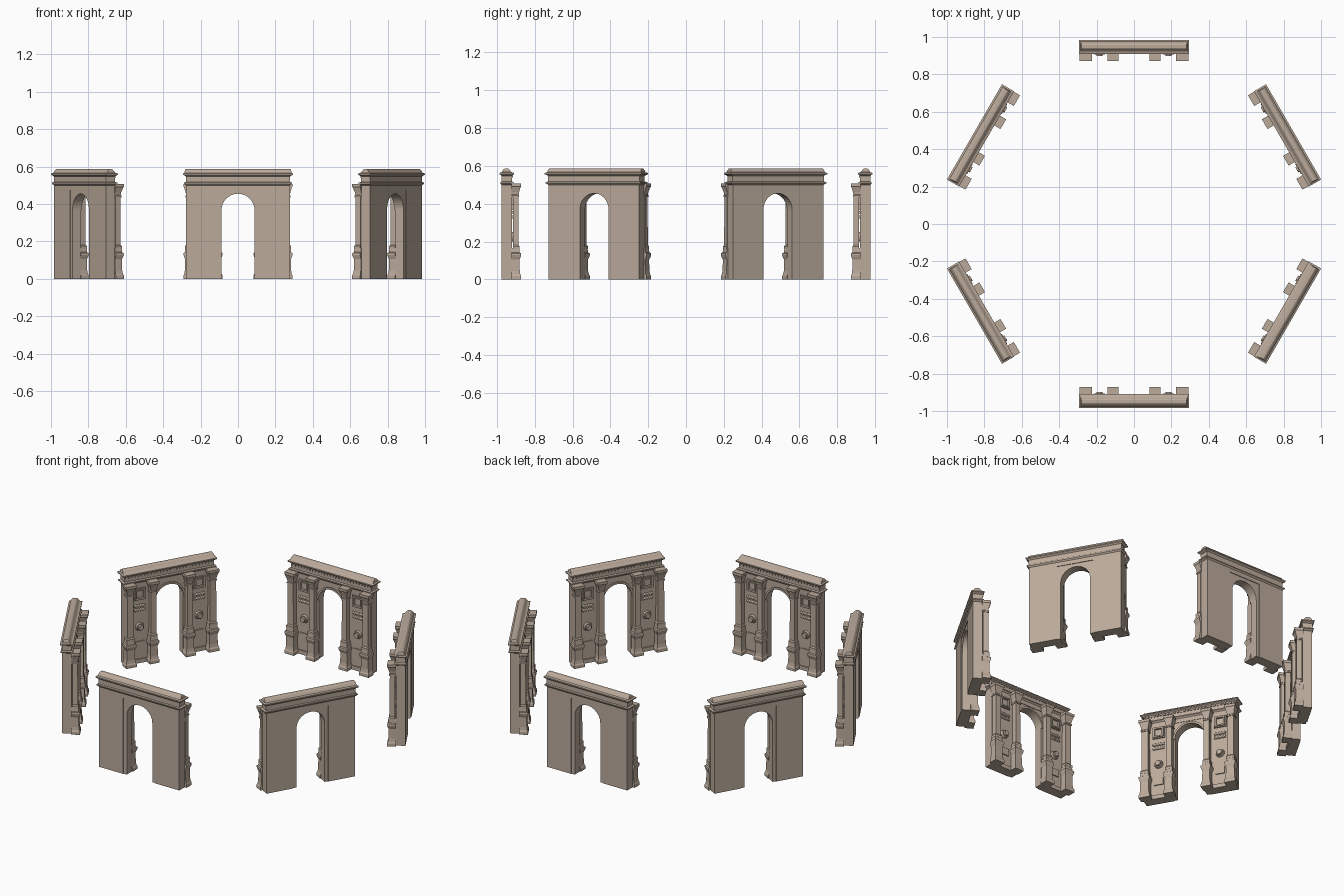
import bpy, bmesh, math
from mathutils import Matrix

cube = bpy.data.objects.get("Cube")
if cube:
    bpy.data.objects.remove(cube, do_unlink=True)

stone = bpy.data.materials.new("tan_stone")
stone.use_nodes = True
colour = (0.50, 0.405, 0.33, 1)
stone.diffuse_color = colour
stone.node_tree.nodes["Principled BSDF"].inputs["Base Color"].default_value = colour


def stack(bm, u, levels):
    """Rectangular rings (z, half width, inner y, outer y) joined into a solid centred on x = u."""
    rings = [[bm.verts.new(p) for p in ((u - w, a, z), (u + w, a, z), (u + w, b, z), (u - w, b, z))]
             for z, w, a, b in levels]
    for low, high in zip(rings, rings[1:]):
        for i in range(4):
            j = (i + 1) % 4
            bm.faces.new((low[i], low[j], high[j], high[i]))
    bm.faces.new(rings[0][::-1])
    bm.faces.new(rings[-1])


def box(bm, u, w, y0, y1, z0, z1):
    stack(bm, u, [(z0, w, y0, y1), (z1, w, y0, y1)])


def extrude(bm, outline, y0, y1):
    """Outline in x, z pushed from y0 to y1."""
    face = bm.faces.new([bm.verts.new((x, y0, z)) for x, z in outline])
    new = bmesh.ops.extrude_face_region(bm, geom=[face])["geom"]
    bmesh.ops.translate(bm, vec=(0, y1 - y0, 0),
                        verts=[v for v in new if isinstance(v, bmesh.types.BMVert)])


def place(name, bm, smooth=False):
    """Make the part and repeat it around the hexagon."""
    bmesh.ops.recalc_face_normals(bm, faces=bm.faces)
    mesh = bpy.data.meshes.new(name)
    bm.to_mesh(mesh)
    bm.free()
    mesh.materials.append(stone)
    if smooth:
        for p in mesh.polygons:
            p.use_smooth = len(p.vertices) == 4 and abs(p.normal.y) < 0.9
    for k in range(6):
        ob = bpy.data.objects.new(f"{name}_{k + 1}", mesh)
        ob.rotation_euler.z = math.radians(60 * k)
        bpy.context.collection.objects.link(ob)


INNER, OUTER = 0.92, 0.975
SIDES = (-1, 1)

# wall with a rectangular gateway
bm = bmesh.new()
side, gate, lintel, top = 0.277, 0.11, 0.475, 0.512
extrude(bm, [(-side, 0), (-gate, 0), (-gate, lintel), (gate, lintel),
             (gate, 0), (side, 0), (side, top), (-side, top)], INNER, OUTER)
place("wall", bm)

# slightly recessed arch filling the gateway
bm = bmesh.new()
r, spring = 0.088, 0.367
curve = [(-r * math.cos(math.pi * i / 20), spring + r * math.sin(math.pi * i / 20)) for i in range(21)]
extrude(bm, [(-gate, 0), (-r, 0)] + curve + [(r, 0), (gate, 0), (gate, lintel), (-gate, lintel)],
        INNER + 0.003, OUTER - 0.004)
place("arch", bm)

# raised moulding around the arch on the inner face
bm = bmesh.new()
grown = [(x * 1.13, spring + (z - spring) * 1.13) for x, z in curve]
extrude(bm, curve + grown[::-1], INNER - 0.005, INNER + 0.01)
place("arch_moulding", bm)

# entablature: lower ledge, frieze, cornice and ridge
bm = bmesh.new()
stack(bm, 0, [(0.500, 0.277, 0.920, 0.975), (0.508, 0.290, 0.912, 0.982),
              (0.514, 0.290, 0.912, 0.982), (0.518, 0.279, 0.920, 0.976),
              (0.548, 0.279, 0.920, 0.976), (0.556, 0.294, 0.910, 0.985),
              (0.563, 0.294, 0.910, 0.985), (0.567, 0.285, 0.922, 0.975),
              (0.575, 0.285, 0.930, 0.970), (0.583, 0.283, 0.936, 0.964),
              (0.587, 0.281, 0.942, 0.958)])
place("entablature", bm)

# dentils under the inner cornice
bm = bmesh.new()
for i in range(28):
    box(bm, -0.27 + i * 0.02, 0.005, 0.914, 0.922, 0.538, 0.55)
place("dentils", bm)

# pedestals, columns and capitals
pedestals, columns, capitals = bmesh.new(), bmesh.new(), bmesh.new()
for s in SIDES:
    for u, w in ((0.258, 0.033), (0.113, 0.030)):
        u *= s
        front = 0.872
        stack(pedestals, u, [(z, w - d, front + d, INNER + 0.002) for z, d in (
            (0, 0), (0.018, 0), (0.026, 0.004), (0.045, 0.007), (0.105, 0.008), (0.118, 0.003),
            (0.128, 0), (0.138, 0.001), (0.142, 0.007), (0.160, 0.009), (0.166, 0.013))])
        stack(columns, u, [(z, w - d, front + d, INNER - 0.004) for z, d in (
            (0.16, 0.008), (0.175, 0.008), (0.182, 0.013), (0.44, 0.014))])
        stack(capitals, u, [(z, w - d, front + d, INNER + 0.002) for z, d in (
            (0.436, 0.010), (0.444, 0.010), (0.448, 0.013), (0.462, 0.011),
            (0.488, 0.003), (0.492, 0), (0.508, 0))])
place("pedestals", pedestals)
place("columns", columns)
place("capitals", capitals)

# panel details between the columns on the inner face
windows, bars, medallions, plaques = (bmesh.new() for _ in range(4))
for s in SIDES:
    u, z = 0.185 * s, 0.43
    for size, thick, depth in ((0.036, 0.006, 0.008), (0.030, 0.008, 0.014)):
        for t in SIDES:
            edge = size - thick / 2
            box(windows, u + t * edge, thick / 2, INNER - depth, INNER + 0.002, z - size, z + size)
            box(windows, u, size - thick, INNER - depth, INNER + 0.002,
                z + t * edge - thick / 2, z + t * edge + thick / 2)
    for z in (0.33, 0.355):
        bmesh.ops.create_cone(bars, cap_ends=True, segments=12, radius1=0.008, radius2=0.008, depth=0.07,
                              matrix=Matrix.Translation((u, INNER, z)) @ Matrix.Rotation(math.pi / 2, 4, "Y"))
    for radius, depth in ((0.026, 0.012), (0.018, 0.022)):
        bmesh.ops.create_cone(medallions, cap_ends=True, segments=24, radius1=radius,
                              radius2=radius * 0.85, depth=depth,
                              matrix=Matrix.Translation((u, INNER - depth / 2, 0.225))
                              @ Matrix.Rotation(math.pi / 2, 4, "X"))
    box(plaques, u, 0.028, INNER - 0.006, INNER + 0.002, 0.09, 0.135)
    box(plaques, u, 0.045, INNER - 0.007, INNER + 0.002, 0, 0.025)
place("window_frames", windows)
place("bars", bars, True)
place("medallions", medallions, True)
place("plaques", plaques)
